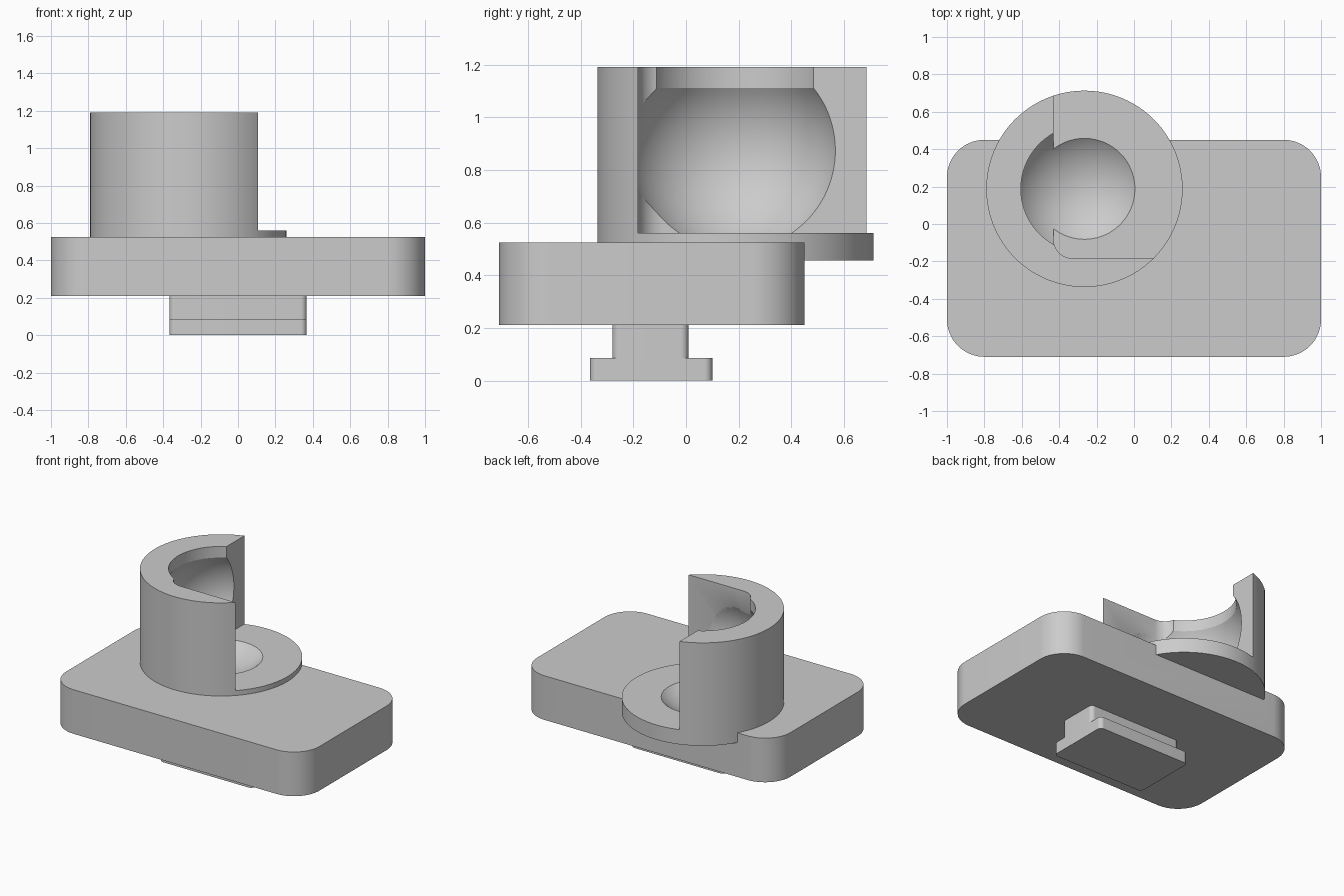
import bpy, bmesh, math
from mathutils import Vector

if "Cube" in bpy.data.objects:
    bpy.data.objects.remove(bpy.data.objects["Cube"], do_unlink=True)

grey = bpy.data.materials.new("plain_grey")
grey.use_nodes = True
colour = (0.6, 0.6, 0.6, 1)
grey.diffuse_color = colour
grey.node_tree.nodes["Principled BSDF"].inputs["Base Color"].default_value = colour

CX, CY = -0.265, 0.188      # socket axis
BALL_Z, BALL_R = 0.874, 0.414


def finish(name, bm):
    bmesh.ops.recalc_face_normals(bm, faces=bm.faces)
    mesh = bpy.data.meshes.new(name)
    bm.to_mesh(mesh)
    bm.free()
    mesh.materials.append(grey)
    obj = bpy.data.objects.new(name, mesh)
    bpy.context.collection.objects.link(obj)
    return obj


def slab(name, x, y, z, radius, steps=16):
    """Upright block with rounded vertical corners."""
    bm = bmesh.new()
    corners = [(x[1], y[1]), (x[0], y[1]), (x[0], y[0]), (x[1], y[0])]
    signs = [(1, 1), (-1, 1), (-1, -1), (1, -1)]
    ring = []
    for i, ((px, py), (sx, sy)) in enumerate(zip(corners, signs)):
        for k in range(steps + 1):
            a = math.pi / 2 * (i + k / steps)
            ring.append(bm.verts.new((px + radius * (math.cos(a) - sx),
                                      py + radius * (math.sin(a) - sy), z[0])))
    face = bm.faces.new(ring)
    top = bmesh.ops.extrude_face_region(bm, geom=[face])["geom"]
    bmesh.ops.translate(bm, vec=(0, 0, z[1] - z[0]),
                        verts=[v for v in top if isinstance(v, bmesh.types.BMVert)])
    return finish(name, bm)


def revolve(name, profile, steps=96):
    """Solid of revolution about the socket axis from (radius, height) points."""
    bm = bmesh.new()
    verts = [bm.verts.new((CX + r, CY, z)) for r, z in profile]
    edges = [bm.edges.new(pair) for pair in zip(verts, verts[1:])]
    bmesh.ops.spin(bm, geom=verts + edges, cent=(CX, CY, 0), axis=(0, 0, 1),
                   angle=2 * math.pi, steps=steps, use_duplicate=False)
    bmesh.ops.remove_doubles(bm, verts=bm.verts, dist=0.0001)
    return finish(name, bm)


def cut(target, cutter):
    mod = target.modifiers.new("cut", 'BOOLEAN')
    mod.operation = 'DIFFERENCE'
    mod.solver = 'EXACT'
    mod.object = cutter
    bpy.context.view_layer.update()
    graph = bpy.context.evaluated_depsgraph_get()
    mesh = bpy.data.meshes.new_from_object(target.evaluated_get(graph))
    target.modifiers.clear()
    target.data = mesh


# Main parts
plate = slab("base_plate", (-1, 1), (-0.71, 0.45), (0.21, 0.525), 0.2)
neck = slab("foot_neck", (-0.367, 0.367), (-0.28, 0.01), (0.08, 0.23), 0.03)
foot = slab("foot_flange", (-0.367, 0.367), (-0.365, 0.1), (0, 0.085), 0.03)
socket = revolve("ball_socket", [(0, 0.455), (0.525, 0.455), (0.525, 1.19), (0, 1.19)])

# Ball cavity with a straight mouth above it
mouth_r = 0.34
mouth_angle = math.acos(mouth_r / BALL_R)
arc = []
for i in range(41):
    a = -math.pi / 2 + (mouth_angle + math.pi / 2) * i / 40
    arc.append((BALL_R * math.cos(a), BALL_Z + BALL_R * math.sin(a)))
arc[0] = (0, BALL_Z - BALL_R)
cavity = revolve("cavity_cutter", arc + [(mouth_r, 1.3), (0, 1.3)])

# Open side of the socket, and the seat that the socket fills in the plate
opening = slab("opening_cutter", (-0.43, 0.8), (-0.183, 1.2), (0.56, 1.4), 0.1)
seat = revolve("seat_cutter", [(0, 0.457), (0.51, 0.457), (0.51, 0.8), (0, 0.8)])

cut(socket, cavity)
cut(socket, opening)
cut(plate, seat)
for helper in (cavity, opening, seat):
    bpy.data.objects.remove(helper, do_unlink=True)

# Smooth curved walls, crisp edges
bpy.ops.object.select_all(action='DESELECT')
for part in (plate, neck, foot, socket):
    part.select_set(True)
bpy.context.view_layer.objects.active = socket
bpy.ops.object.shade_smooth_by_angle(angle=math.radians(30))
